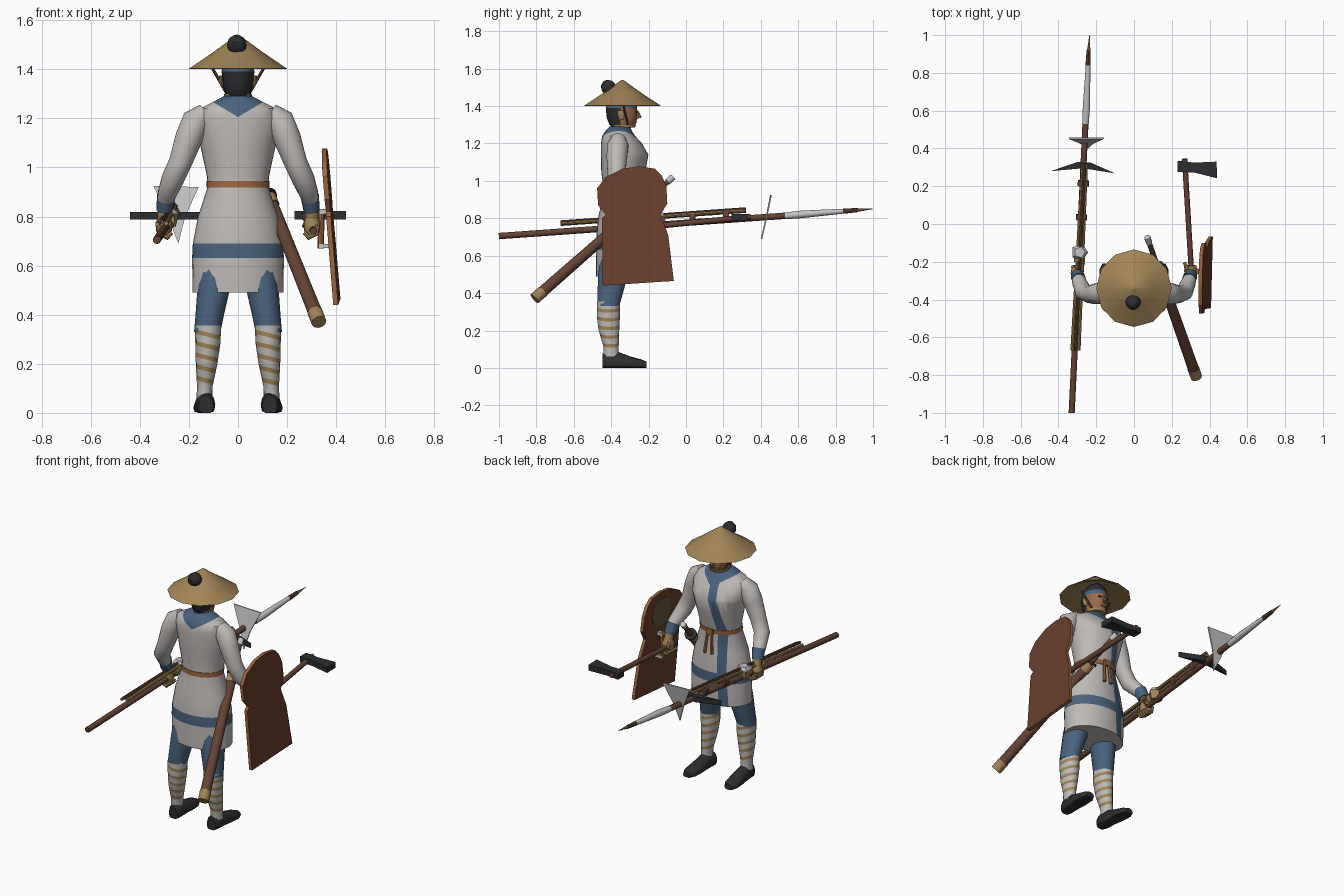
import bpy, bmesh, math
from mathutils import Vector

if "Cube" in bpy.data.objects:
    bpy.data.objects.remove(bpy.data.objects["Cube"])


def colour(name, r, g, b):
    m = bpy.data.materials.new(name)
    m.use_nodes = True
    m.diffuse_color = (r, g, b, 1)
    m.node_tree.nodes["Principled BSDF"].inputs["Base Color"].default_value = (r, g, b, 1)
    return m


WHITE = colour("off white cloth", .52, .49, .475)
BLUE = colour("faded blue cloth", .068, .125, .21)
STRAW = colour("straw tan", .36, .23, .095)
WOOD = colour("brown wood", .125, .055, .034)
DARK = colour("charcoal", .026, .027, .03)
RUST = colour("rust cord", .34, .13, .05)
SKIN = colour("skin", .33, .15, .075)
STEEL = colour("pale steel", .55, .55, .55)
HIDE = colour("shield brown", .14, .05, .024)
OLIVE = colour("olive", .13, .1, .05)


def finish(name, bm, mats, rule=None, angle=40):
    bmesh.ops.recalc_face_normals(bm, faces=bm.faces)
    if rule:
        for f in bm.faces:
            f.material_index = rule(f.calc_center_median(), f.normal)
    me = bpy.data.meshes.new(name)
    bm.to_mesh(me)
    bm.free()
    ob = bpy.data.objects.new(name, me)
    bpy.context.collection.objects.link(ob)
    for m in mats:
        me.materials.append(m)
    bpy.ops.object.select_all(action='DESELECT')
    ob.select_set(True)
    bpy.context.view_layer.objects.active = ob
    bpy.ops.object.shade_smooth_by_angle(angle=math.radians(angle))
    return ob


def skin(rings):
    bm = bmesh.new()
    loops = [[bm.verts.new(p) for p in ring] for ring in rings]
    n = len(loops[0])
    for a, b in zip(loops, loops[1:]):
        for i in range(n):
            j = (i + 1) % n
            bm.faces.new((a[i], a[j], b[j], b[i]))
    bm.faces.new(loops[0])
    bm.faces.new(loops[-1])
    return bm


def loft(rings, n=24):
    # horizontal ellipses given as x, y, z, rx, ry
    turn = [2 * math.pi * i / n for i in range(n)]
    return skin([[(x + rx * math.cos(t), y + ry * math.sin(t), z) for t in turn]
                 for x, y, z, rx, ry in rings])


def limb(path, n=12):
    # round sections given as x, y, z, radius
    pts = [Vector(p[:3]) for p in path]
    span = (pts[-1] - pts[0]).normalized()
    ref = Vector((1, 0, 0)) if abs(span.y) > .6 else Vector((0, 1, 0))
    rings = []
    for i, p in enumerate(pts):
        t = (pts[min(i + 1, len(pts) - 1)] - pts[max(i - 1, 0)]).normalized()
        u = t.cross(ref).normalized()
        v = t.cross(u)
        rings.append([p + path[i][3] * (u * math.cos(a) + v * math.sin(a))
                      for a in (2 * math.pi * k / n for k in range(n))])
    return skin(rings)


def rod(name, a, b, r, mat, r2=None, n=10):
    return finish(name, limb([(*a, r), (*b, r if r2 is None else r2)], n), [mat])


def plate(name, pts, offset, mats, rule=None):
    off = Vector(offset)
    return finish(name, skin([pts, [Vector(p) + off for p in pts]]), mats, rule, 25)


def box(name, centre, size, mat):
    x, y, z = centre
    a, b, c = (s / 2 for s in size)
    base = [(x - a, y - b, z - c), (x + a, y - b, z - c), (x + a, y + b, z - c), (x - a, y + b, z - c)]
    return plate(name, base, (0, 0, size[2]), [mat])


def cut(bm, co, no):
    bmesh.ops.bisect_plane(bm, geom=bm.verts[:] + bm.edges[:] + bm.faces[:],
                           plane_co=co, plane_no=no)


# robe with blue hem band, neckline and diagonal lapel
robe = loft([(0, -.35, .49, .185, .13), (0, -.35, .63, .187, .132), (0, -.35, .69, .184, .13),
             (0, -.35, .8, .163, .12), (0, -.345, .92, .124, .1), (0, -.34, .96, .126, .102),
             (0, -.335, 1.05, .145, .118), (0, -.328, 1.14, .165, .127), (0, -.345, 1.2, .172, .11),
             (0, -.36, 1.24, .155, .088), (0, -.36, 1.265, .105, .072), (0, -.355, 1.29, .058, .055)], 32)


def lapel(z):
    return -.01 - .17 * (1.27 - z) if z > .93 else -.068 - .05 * (.93 - z)


for side in (-1, 1):
    cut(robe, (0, 0, 1.205), (side * .6, 0, -1))
    cut(robe, (lapel(1.27) + side * .026, 0, 1.27), (1, 0, -.17))
    cut(robe, (lapel(.93) + side * .026, 0, .93), (1, 0, -.05))


def robe_rule(c, n):
    band = .63 < c.z < .69
    collar = c.z > 1.205 + .6 * abs(c.x)
    front = c.y > -.33 and abs(c.x - lapel(c.z)) < .026 and c.z > .5
    return 1 if band or collar or front else 0


finish("robe", robe, [WHITE, BLUE], robe_rule)
finish("belt", loft([(0, -.345, .918, .128, .104), (0, -.343, .945, .128, .105)], 32), [RUST])
box("belt_knot", (.0, -.237, .93), (.04, .02, .035), RUST)
for x in (-.012, .018):
    rod("belt_end", (x, -.235, .92), (x * 1.6, -.222, .8), .008, RUST, .011, 6)

# head, hair and headband
head = loft([(0, -.35, 1.26, .045, .045), (0, -.345, 1.285, .046, .05), (0, -.34, 1.3, .052, .07),
             (0, -.342, 1.34, .062, .082), (0, -.345, 1.39, .067, .084), (0, -.345, 1.44, .06, .075),
             (0, -.345, 1.47, .035, .045)], 20)
for z in (1.39, 1.415):
    cut(head, (0, 0, z), (0, 0, 1))
cut(head, (0, -.35, 0), (0, 1, 0))


def head_rule(c, n):
    if 1.39 < c.z < 1.415:
        return 2
    return 1 if c.z > 1.415 or (c.y < -.35 and c.z > 1.29) else 0


finish("head", head, [SKIN, DARK, BLUE], head_rule)
rod("nose", (0, -.262, 1.375), (0, -.25, 1.335), .006, SKIN, .014, 8)
box("mouth", (0, -.266, 1.315), (.03, .008, .006), RUST)
for s in (-1, 1):
    box("eye", (s * .024, -.267, 1.367), (.018, .008, .008), DARK)
    finish("ear", loft([(s * .064, -.345, 1.325, .004, .01), (s * .07, -.345, 1.35, .009, .018),
                        (s * .07, -.35, 1.375, .006, .014)], 8), [STRAW])
    rod("hat_strap", (s * .105, -.335, 1.405), (s * .045, -.31, 1.3), .006, WOOD, n=6)
finish("chin_cord", loft([(0, -.335, 1.285, .056, .062), (0, -.335, 1.3, .058, .068)], 16), [STRAW])
finish("topknot", limb([(0, -.38, 1.47, .022), (-.003, -.4, 1.48, .036), (-.005, -.415, 1.5, .04),
                        (-.005, -.425, 1.522, .033), (-.005, -.43, 1.537, .012)], 12), [DARK])

# conical hat with a hollow underside
finish("straw_hat", loft([(0, -.34, 1.49, .01, .01), (0, -.34, 1.4, .19, .195), (0, -.34, 1.402, .2, .205),
                          (0, -.34, 1.468, .103, .105), (0, -.34, 1.54, .004, .004)], 12), [STRAW])


# legs, wrapped shins and shoes
def shin_rule(c, n):
    f = c.z + .25 * c.x
    return 1 if any(abs(f - k) < .009 for k in wraps) else 0


for s in (-1, 1):
    finish("trouser_leg", loft([(s * .125, -.415, .33, .054, .058), (s * .115, -.405, .4, .058, .068),
                                (s * .1, -.39, .5, .066, .08), (s * .09, -.37, .6, .07, .085)], 16), [BLUE])
    shin = loft([(s * .137, -.4, .06, .032, .04), (s * .135, -.4, .11, .032, .04),
                 (s * .128, -.412, .2, .044, .055), (s * .123, -.415, .28, .051, .062),
                 (s * .122, -.415, .355, .054, .061)], 16)
    wraps = [.13 + .047 * i + s * .03 for i in range(5)]
    for k in wraps:
        for e in (-.009, .009):
            cut(shin, (0, 0, k + e), (.25, 0, 1))
    finish("shin_wrap", shin, [WHITE, STRAW], shin_rule)
    shoe = []
    for y, w, h in ((-.447, .03, .075), (-.43, .038, .085), (-.36, .04, .085), (-.3, .044, .062),
                    (-.24, .042, .046), (-.21, .025, .034)):
        ring = []
        for k in range(12):
            a = 2 * math.pi * k / 12
            ring.append((s * (.132 + .05 * (y + .4)) + w * math.cos(a), y,
                         max(0, h * (.4 + .6 * math.sin(a)))))
        shoe.append(ring)
    finish("shoe", skin(shoe), [DARK])

# arms, cuffs and fists
for s in (-1, 1):
    finish("sleeve", limb([(s * .13, -.36, 1.225, .04), (s * .17, -.365, 1.19, .058),
                           (s * .2, -.37, 1.12, .056), (s * .235, -.372, 1.02, .047),
                           (s * .267, -.36, .95, .046), (s * .288, -.31, .895, .039),
                           (s * .297, -.285, .865, .034)], 14), [WHITE])
    finish("cuff", limb([(s * .292, -.295, .885, .038), (s * .3, -.27, .825, .033)], 14), [BLUE])
    finish("wrist", limb([(s * .3, -.27, .83, .026), (s * .302, -.26, .79, .026)], 10), [STRAW])
    finish("palm", loft([(s * .3, -.255, .72, .022, .028), (s * .302, -.255, .74, .032, .038),
                         (s * .302, -.258, .775, .034, .036), (s * .3, -.26, .8, .022, .022)], 10), [STRAW])
    for i in range(4):
        y = -.285 + .019 * i
        finish("finger", limb([(s * .325, y, .765, .01), (s * .318, y, .73, .011),
                               (s * .288, y, .715, .011), (s * .27, y, .735, .009)], 8), [STRAW])
    rod("thumb", (s * .285, -.245, .785), (s * .268, -.205, .76), .012, STRAW, .009, 8)

# spear with steel socket, guard and cross blade
rod("spear_shaft", (-.33, -1, .705), (-.256, .55, .815), .017, WOOD)
finish("spear_socket", limb([(-.257, .53, .813, .018), (-.252, .62, .821, .02), (-.243, .84, .838, .013)], 10), [STEEL])
finish("spear_binding", limb([(-.243, .84, .838, .014), (-.24, .92, .844, .011)], 8), [WOOD])
rod("spear_tip", (-.24, .92, .844), (-.235, 1, .85), .009, STRAW, .001, 8)
plate("spear_guard", [(-.44, .28, .787), (-.27, .295, .787), (-.1, .268, .787), (-.23, .325, .787),
                      (-.3, .328, .787)], (0, 0, .032), [DARK])
plate("cross_blade", [(-.345, .45, .925), (-.16, .45, .92), (-.215, .425, .8), (-.243, .4, .69),
                      (-.29, .427, .81)], (0, .008, 0), [STEEL])

# bundle of thin javelins held beside the spear
for dx, dz, mat in ((-.018, .0, STRAW), (.018, .004, STRAW), (0, .012, WOOD)):
    rod("javelin", (-.31 + dx, -.67, .768 + dz), (-.262 + dx * .5, .32, .838 + dz), .009, mat, n=8)
for y in (-.2, .02, .2):
    finish("bundle_tie", limb([(-.289 + .05 * (y + .2), y, .786 + .07 * (y + .2), .031),
                               (-.288 + .05 * (y + .2), y + .03, .788 + .07 * (y + .2), .031)], 10),
           [STRAW if y < 0 else WOOD])
finish("hand_guard", loft([(-.288, -.15, .76, .035, .035), (-.288, -.15, .81, .046, .046),
                           (-.288, -.15, .83, .03, .03)], 5), [STRAW, STEEL], lambda c, n: int(n.z > .2))

# axe
rod("axe_handle", (.308, -.32, .742), (.268, .345, .808), .015, WOOD)
plate("axe_head", [(.23, .275, .788), (.32, .272, .788), (.44, .242, .788), (.437, .33, .788),
                   (.32, .325, .788), (.23, .335, .788)], (0, 0, .034), [DARK])

# scabbard and hilt on the hip
def along(t):
    return Vector((.07, -.07, 1.02)).lerp(Vector((.33, -.81, .37)), t)


rod("scabbard", along(.24), along(.95), .026, WOOD, .03, 12)
rod("scabbard_cap", along(.94), along(1), .032, STRAW, .031, 12)
rod("scabbard_mouth", along(.22), along(.27), .03, STRAW, n=12)
rod("sword_grip", along(.03), along(.22), .014, WOOD)
rod("sword_guard", along(.2), along(.215), .035, DARK, n=12)
rod("sword_pommel", along(0), along(.04), .017, STEEL)


# shield
def on_shield(y, z, lift=0):
    return (.352 + .08 * (1.08 - z) + .03 * (y + .27) + lift, y, z)


outline = [(-.445, .44), (-.065, .465), (-.095, .71), (-.135, .82), (-.1, .88), (-.105, .97),
           (-.13, 1.03), (-.165, 1.065), (-.25, 1.078), (-.34, 1.065), (-.43, 1.02), (-.475, .96),
           (-.47, .87), (-.43, .82), (-.45, .8)]
plate("shield", [on_shield(y, z, -.01) for y, z in outline], (.02, 0, 0), [HIDE, RUST],
      lambda c, n: int(abs(n.x) < .6))
disc = [(-.26 + .085 * math.cos(a), .95 + .085 * math.sin(a)) for a in (math.pi * k / 8 for k in range(16))]
plate("shield_disc", [on_shield(y, z, -.014) for y, z in disc], (.005, 0, 0), [OLIVE])
rod("shield_grip", (.337, -.25, .67), (.34, -.25, .83), .013, RUST, n=8)
for z in (.68, .82):
    box("grip_mount", (.355, -.25, z), (.05, .03, .018), STEEL)
